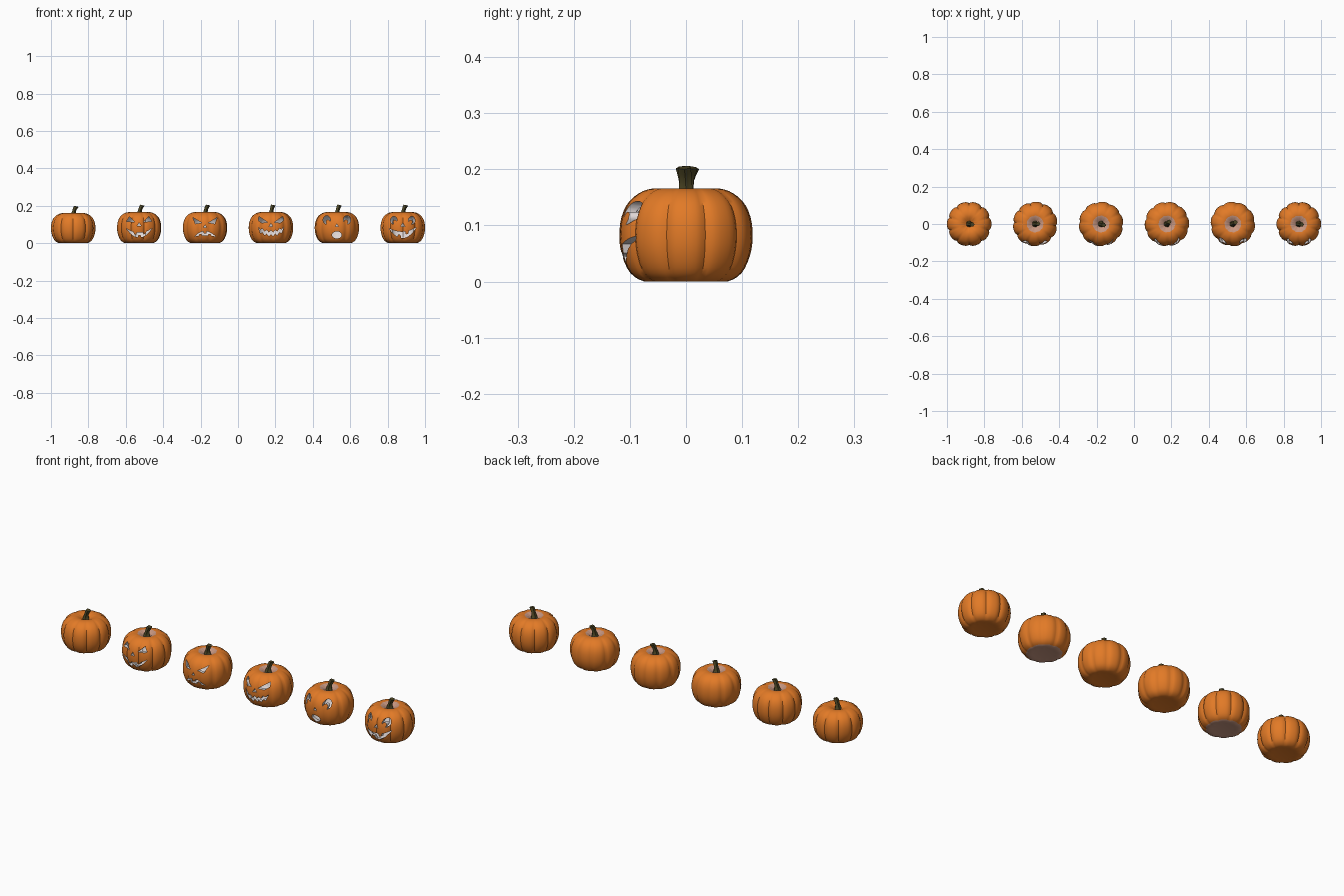
import bpy, bmesh, math, random
from mathutils import Vector

if "Cube" in bpy.data.objects:
    bpy.data.objects.remove(bpy.data.objects["Cube"])

random.seed(4)


def material(name, rgb):
    m = bpy.data.materials.new(name)
    m.diffuse_color = (*rgb, 1)
    m.use_nodes = True
    m.node_tree.nodes["Principled BSDF"].inputs["Base Color"].default_value = m.diffuse_color
    return m


ORANGE, PALE, FLESH = range(3)
MATS = [material("orange skin", (0.76, 0.195, 0.02)),
        material("pale inside", (0.74, 0.68, 0.67)),
        material("pink flesh", (0.58, 0.31, 0.22))]
STEM = material("olive stem", (0.075, 0.062, 0.018))

# Half outline of the body, from the base to the dimple (radius, height)
OUTLINE = [(0.045, 0.002), (0.074, 0.0), (0.099, 0.015), (0.114, 0.046), (0.119, 0.08),
           (0.115, 0.115), (0.101, 0.143), (0.077, 0.161), (0.052, 0.166),
           (0.032, 0.161), (0.013, 0.15)]


def smooth_outline(pts, steps=3):
    out = []
    for i in range(len(pts) - 1):
        p0, p1 = Vector(pts[max(i - 1, 0)]), Vector(pts[i])
        p2, p3 = Vector(pts[i + 1]), Vector(pts[min(i + 2, len(pts) - 1)])
        for s in range(steps):
            t = s / steps
            out.append(0.5 * (2 * p1 + (p2 - p0) * t + (2 * p0 - 5 * p1 + 4 * p2 - p3) * t * t
                              + (3 * p1 - p0 - 3 * p2 + p3) * t ** 3))
    return out + [Vector(pts[-1])]


def add_shell(bm, phase, shrink=False, fleshy_top=False, fleshy_base=False):
    """Ribbed closed surface; the shrunken one is turned inward as a cavity."""
    n, lobes, rings = 80, 10, []
    for r, z in smooth_outline(OUTLINE):
        if shrink:
            r, z = r * 0.87, 0.08 + (z - 0.08) * 0.83
        ring = []
        for k in range(n):
            a = math.tau * k / n
            groove = (1 - abs(math.cos(lobes / 2 * (a + phase)))) ** 2
            f = r * (1 - 0.065 * groove)
            ring.append(bm.verts.new((f * math.cos(a), f * math.sin(a), max(z, 0))))
        rings.append(ring)
    faces = [bm.faces.new((lo[k], lo[(k + 1) % n], hi[(k + 1) % n], hi[k]))
             for lo, hi in zip(rings, rings[1:]) for k in range(n)]
    faces += [bm.faces.new(rings[0][::-1]), bm.faces.new(rings[-1])]
    for f in faces:
        c = f.calc_center_median()
        rad = math.hypot(c.x, c.y)
        if shrink:
            f.material_index = PALE
        elif fleshy_top and c.z > 0.13 and rad < 0.043:
            f.material_index = FLESH
        elif fleshy_base and c.z < 0.004:
            f.material_index = FLESH
    if shrink:
        bmesh.ops.reverse_faces(bm, faces=faces)


def finish(bm, name, mats):
    me = bpy.data.meshes.new(name)
    bm.to_mesh(me)
    bm.free()
    ob = bpy.data.objects.new(name, me)
    bpy.context.collection.objects.link(ob)
    for m in mats:
        me.materials.append(m)
    return ob


def smooth(ob, angle=40):
    bpy.ops.object.select_all(action='DESELECT')
    ob.select_set(True)
    bpy.context.view_layer.objects.active = ob
    bpy.ops.object.shade_smooth_by_angle(angle=math.radians(angle))


# Face shapes in the (x, z) plane
def pair(pts):
    return [pts, [(-x, z) for x, z in pts]]


def nose(z, w=0.011, h=0.018):
    return [[(-w, z), (w, z), (0, z + h)]]


def mouth(w, z, top, bot, upper=(), lower=(), tilt=0.0):
    """Curved mouth with square teeth; negative dips make a frown."""
    xs = [-w + 2 * w * i / 36 for i in range(1, 36)]
    hi, lo = [], []
    for x in xs:
        bow = 1 - (x / w) ** 2
        a, b = z - top * bow + tilt * x, z - bot * bow + tilt * x
        cut = 0.5 * (a - b)
        hi.append((x, a - cut * any(abs(x - t) < 0.008 for t in upper)))
        lo.append((x, b + cut * any(abs(x - t) < 0.008 for t in lower)))
    return [[(-w, z - tilt * w)] + lo + [(w, z + tilt * w)] + hi[::-1]]


def zigzag(w, z, dip, n=12):
    def edge(x, i, off, amp):
        return (x, z - dip * (1 - (x / w) ** 2) + off + amp * (-1) ** i)
    xs = [(-w + 2 * w * i / n, i) for i in range(1, n)]
    lo = [edge(x, i, -0.010, 0.006) for x, i in xs]
    hi = [edge(x, i, 0.010, 0.006) for x, i in xs]
    return [[(-w, z + 0.01)] + lo + [(w, z + 0.01)] + hi[::-1]]


def oval(cx, cz, rx, rz, lean=0.0, n=20):
    return [(cx + rx * math.cos(math.tau * k / n) * math.cos(lean) - rz * math.sin(math.tau * k / n) * math.sin(lean),
             cz + rx * math.cos(math.tau * k / n) * math.sin(lean) + rz * math.sin(math.tau * k / n) * math.cos(lean))
            for k in range(n)]


def crescent_eye(cx, cz, r, turn, n=14):
    """Round eye with a pupil bitten out of one side."""
    arc = [math.radians(35) + math.radians(290) * k / n for k in range(n + 1)]
    rim = [(r * 0.85 * math.cos(a + turn), r * math.sin(a + turn)) for a in arc]
    bite = [(r * 0.5 * math.cos(turn) + r * 0.5 * math.cos(turn + a),
             r * 0.5 * math.sin(turn) + r * 0.5 * math.sin(turn + a))
            for a in (math.radians(-100 - 20 * k) for k in range(9))]
    return [(cx + x, cz + z) for x, z in rim + bite]


FACES = [
    None,
    pair([(0.022, 0.113), (0.068, 0.116), (0.052, 0.142)]) + nose(0.092)
    + mouth(0.07, 0.08, 0.024, 0.05, upper=(-0.022, 0.03), lower=(0.003,)),
    pair([(0.018, 0.109), (0.052, 0.103), (0.066, 0.138)]) + nose(0.084, 0.008, 0.014)
    + mouth(0.056, 0.036, -0.028, -0.004, upper=(0.0,), lower=(-0.026, 0.026)),
    pair([(0.018, 0.112), (0.05, 0.108), (0.068, 0.122), (0.064, 0.143)]) + nose(0.088)
    + zigzag(0.068, 0.076, 0.024),
    [crescent_eye(-0.054, 0.124, 0.023, -1.0), crescent_eye(0.054, 0.124, 0.023, -2.1)]
    + nose(0.088, 0.009, 0.016) + [oval(0, 0.044, 0.026, 0.019)],
    [crescent_eye(-0.048, 0.122, 0.021, -0.9), crescent_eye(0.048, 0.122, 0.021, -2.2)]
    + nose(0.09) + mouth(0.074, 0.083, 0.022, 0.056, upper=(0.022,), lower=(-0.02,), tilt=0.04),
]


def carve(ob, shapes):
    """Cut the face shapes through the front wall."""
    bm = bmesh.new()
    for pts in shapes:
        f = bm.faces.new([bm.verts.new((x, -0.2, z)) for x, z in pts])
        ext = bmesh.ops.extrude_face_region(bm, geom=[f], use_keep_orig=True)
        bmesh.ops.translate(bm, vec=(0, 0.16, 0),
                            verts=[v for v in ext['geom'] if isinstance(v, bmesh.types.BMVert)])
    bmesh.ops.recalc_face_normals(bm, faces=bm.faces)
    for f in bm.faces:
        f.material_index = PALE
    cutter = finish(bm, "face_cutter", MATS)
    cutter.hide_render = True
    mod = ob.modifiers.new("carve", 'BOOLEAN')
    mod.object, mod.operation, mod.solver = cutter, 'DIFFERENCE', 'EXACT'
    bpy.context.view_layer.update()
    done = bpy.data.meshes.new_from_object(ob.evaluated_get(bpy.context.evaluated_depsgraph_get()))
    ob.modifiers.clear()
    ob.data = done
    bpy.data.objects.remove(cutter)


def make_stem(name, turn):
    """Five-ridged stem that flares at the base and bends to one side."""
    bm, n, rings = bmesh.new(), 20, []
    for z, r, bend in [(0.146, 0.021, 0), (0.153, 0.015, 0), (0.165, 0.0115, 0.001),
                       (0.18, 0.010, 0.005), (0.193, 0.0105, 0.010), (0.203, 0.011, 0.016)]:
        ring = []
        for k in range(n):
            a = math.tau * k / n
            f = r * (1 + 0.14 * math.cos(5 * a))
            ring.append(bm.verts.new((f * math.cos(a) + bend * math.cos(turn),
                                      f * math.sin(a) + bend * math.sin(turn),
                                      z - (0.25 * f * math.cos(a - turn) if z > 0.19 else 0))))
        rings.append(ring)
    for lo, hi in zip(rings, rings[1:]):
        for k in range(n):
            bm.faces.new((lo[k], lo[(k + 1) % n], hi[(k + 1) % n], hi[k]))
    bm.faces.new(rings[0][::-1])
    bm.faces.new(rings[-1])
    return finish(bm, name, [STEM])


# Row of six pumpkins: one whole, five carved
for i, shapes in enumerate(FACES):
    x = -0.881 + 0.3524 * i
    bm = bmesh.new()
    phase = 0.0 if i in (0, 5) else random.uniform(-0.3, 0.3)
    add_shell(bm, phase, fleshy_top=bool(shapes), fleshy_base=i in (1, 4))
    if shapes:
        add_shell(bm, phase, shrink=True)
    body = finish(bm, f"pumpkin_body_{i + 1}", MATS)
    if shapes:
        carve(body, shapes)
    stem = make_stem(f"pumpkin_stem_{i + 1}", random.uniform(-0.5, 0.9))
    for ob in (body, stem):
        ob.location.x = x
        smooth(ob)
    if i == 0:
        body.scale.z = stem.scale.z = 0.97
